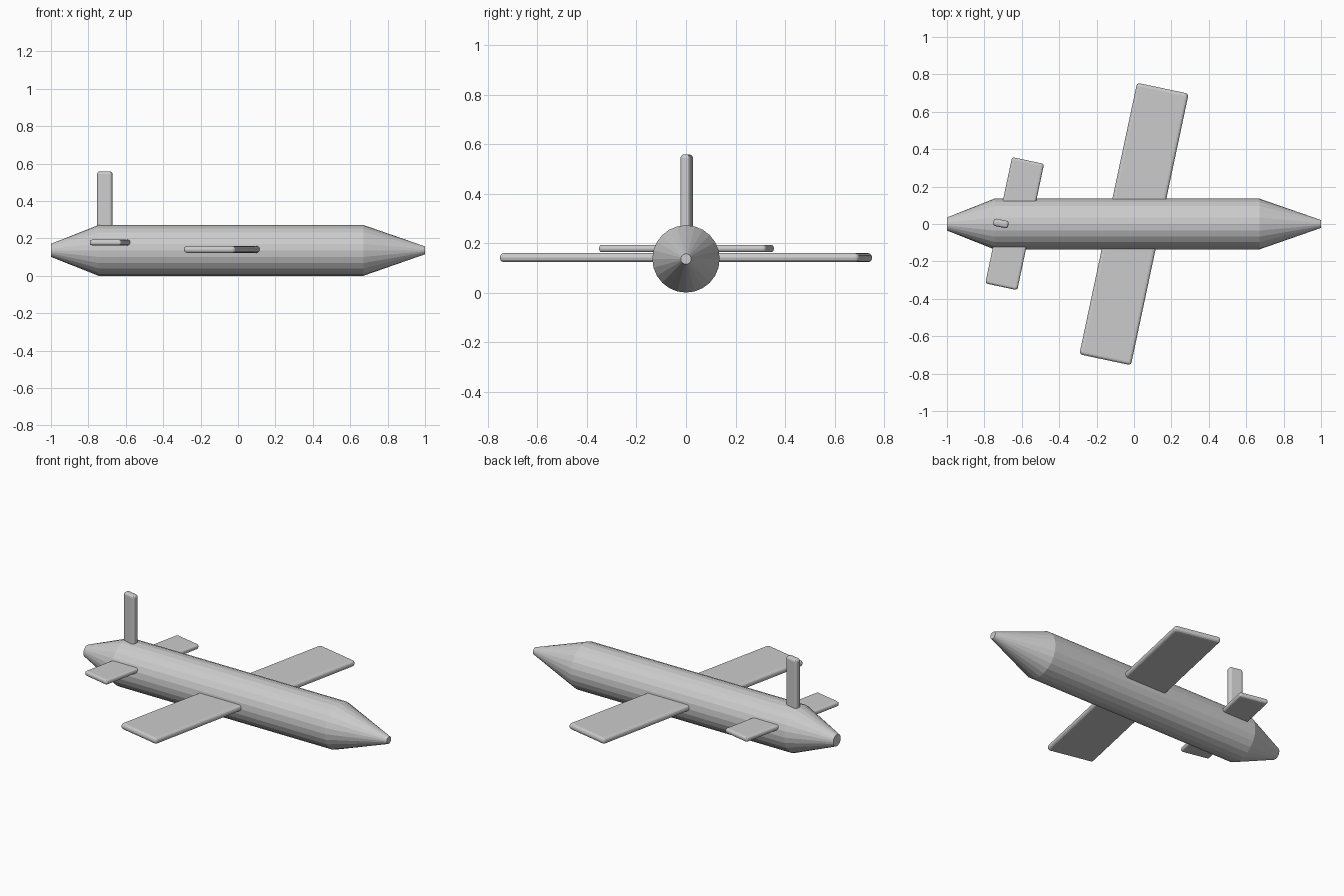
import bpy, bmesh
from math import radians, sin, cos, pi

if "Cube" in bpy.data.objects:
    bpy.data.objects.remove(bpy.data.objects["Cube"])

SWEEP = radians(-12)
SIDES = 24
AXIS_Z = 0.136


def slab(name, size, centre, bevel):
    """Rounded flat board, turned about z."""
    bpy.ops.mesh.primitive_cube_add(size=1, location=centre)
    ob = bpy.context.object
    ob.name = name
    ob.scale = size
    bpy.ops.object.transform_apply(location=False, rotation=False, scale=True)
    ob.rotation_euler.z = SWEEP
    mod = ob.modifiers.new("rounding", 'BEVEL')
    mod.width = bevel
    mod.segments = 3
    return ob


# Fuselage: faceted tube with a long nose cone and blunt tail cone
bm = bmesh.new()
rings = []
for x, r in [(-1, 0.035), (-0.745, 0.136), (0.67, 0.136), (1, 0.021)]:
    rings.append([bm.verts.new((x, r * cos(2 * pi * i / SIDES),
                                AXIS_Z + r * sin(2 * pi * i / SIDES)))
                  for i in range(SIDES)])
for a, b in zip(rings, rings[1:]):
    for i in range(SIDES):
        j = (i + 1) % SIDES
        bm.faces.new((a[i], a[j], b[j], b[i]))
bm.faces.new(rings[0])
bm.faces.new(rings[-1])
bmesh.ops.recalc_face_normals(bm, faces=bm.faces)
mesh = bpy.data.meshes.new("fuselage")
bm.to_mesh(mesh)
bm.free()
bpy.context.collection.objects.link(bpy.data.objects.new("fuselage", mesh))

# Main wing, tailplane and fin
slab("main_wing", (0.282, 1.484, 0.036), (0, 0, 0.141), 0.016)
slab("tailplane", (0.175, 0.69, 0.03), (-0.638, 0.002, 0.178), 0.013)
slab("tail_fin", (0.082, 0.04, 0.36), (-0.712, 0.003, 0.378), 0.014)
